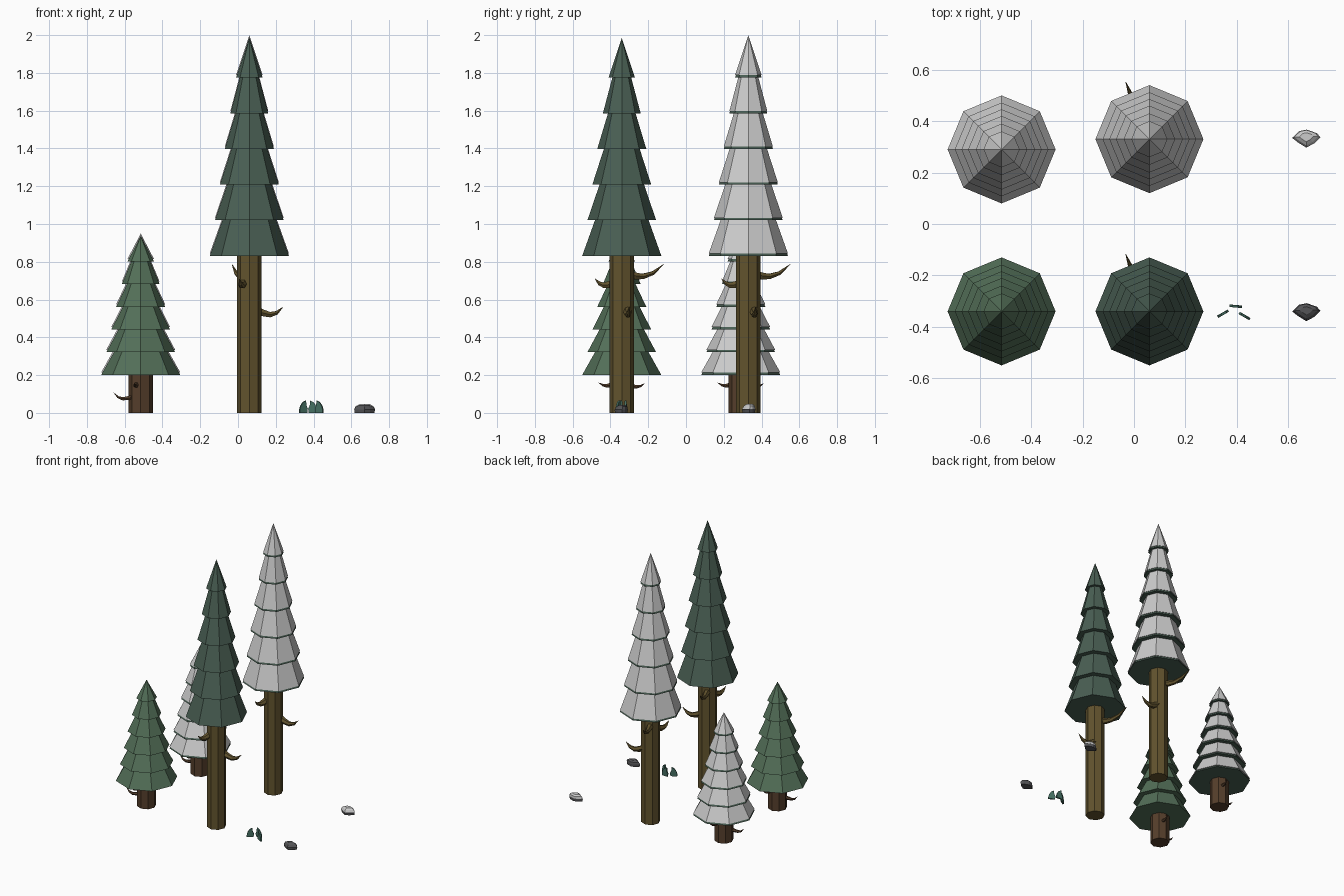
import bpy, bmesh, math

if "Cube" in bpy.data.objects:
    bpy.data.objects.remove(bpy.data.objects["Cube"])


def material(name, rgb):
    m = bpy.data.materials.new(name)
    m.diffuse_color = (*rgb, 1)
    m.use_nodes = True
    m.node_tree.nodes["Principled BSDF"].inputs["Base Color"].default_value = m.diffuse_color
    return m


PINE = material("dark_needles", (0.067, 0.114, 0.087))
FIR = material("light_needles", (0.087, 0.160, 0.098))
BARK = material("olive_bark", (0.122, 0.087, 0.027))
RED_BARK = material("red_bark", (0.090, 0.048, 0.024))
STONE = material("stone", (0.09, 0.09, 0.095))
GRASS = material("grass", (0.06, 0.16, 0.125))


def add_mesh(name, bm, loc, mat=None):
    bmesh.ops.recalc_face_normals(bm, faces=bm.faces)
    me = bpy.data.meshes.new(name)
    bm.to_mesh(me)
    bm.free()
    ob = bpy.data.objects.new(name, me)
    ob.location = loc
    bpy.context.collection.objects.link(ob)
    if mat:
        me.materials.append(mat)
    return ob


def loft(name, rings, loc, mat=None):
    """Join rings of equal point count, closing both ends."""
    bm = bmesh.new()
    vs = [[bm.verts.new(p) for p in r] for r in rings]
    n = len(vs[0])
    for a, b in zip(vs, vs[1:]):
        for i in range(n):
            j = (i + 1) % n
            bm.faces.new((a[i], a[j], b[j], b[i]))
    bm.faces.new(vs[0])
    bm.faces.new(vs[-1])
    bmesh.ops.remove_doubles(bm, verts=bm.verts, dist=1e-5)
    return add_mesh(name, bm, loc, mat)


def octagon(r, z):
    return [(r * math.cos(i * math.pi / 4), r * math.sin(i * math.pi / 4), z)
            for i in range(8)]


def branch(name, pts, width, loc, mat):
    cu = bpy.data.curves.new(name, 'CURVE')
    cu.dimensions = '3D'
    cu.bevel_depth = width
    cu.bevel_resolution = 1
    cu.use_fill_caps = True
    sp = cu.splines.new('POLY')
    sp.points.add(len(pts) - 1)
    for p, co, r in zip(sp.points, pts, (1, 0.95, 0.75, 0.5, 0.05)):
        p.co = (*co, 1)
        p.radius = r
    sp.use_smooth = False
    cu.materials.append(mat)
    ob = bpy.data.objects.new(name, cu)
    ob.location = loc
    bpy.context.collection.objects.link(ob)


# tiers: outer radius, radius at top, height of lower edge (0..1.155)
TIERS = [(0.21, 0.142, 0.0), (0.182, 0.118, 0.19), (0.156, 0.095, 0.378),
         (0.13, 0.073, 0.567), (0.10, 0.05, 0.756), (0.07, 0.0, 0.945)]


def crown_rings(scale):
    tops = [t[2] for t in TIERS[1:]] + [1.155]
    rings = []
    for (r, top_r, z), top in zip(TIERS, tops):
        rings += [octagon(r, z * scale), octagon(max(top_r, 1e-7), top * scale)]
    return rings


TALL_BRANCHES = [
    ([(0.03, 0.03, 0.55), (0.07, 0.03, 0.53), (0.11, 0.033, 0.52),
      (0.145, 0.036, 0.53), (0.178, 0.038, 0.56)], 0.022),
    ([(-0.02, 0.02, 0.74), (-0.035, 0.07, 0.725), (-0.05, 0.11, 0.722),
      (-0.07, 0.165, 0.74), (-0.092, 0.222, 0.787)], 0.022),
    ([(-0.03, -0.03, 0.69), (-0.037, -0.07, 0.678), (-0.042, -0.095, 0.676),
      (-0.046, -0.118, 0.685), (-0.052, -0.142, 0.71)], 0.022)]
SHORT_BRANCHES = [
    ([(-0.03, -0.02, 0.09), (-0.065, -0.025, 0.078), (-0.095, -0.03, 0.075),
      (-0.12, -0.03, 0.083), (-0.143, -0.03, 0.107)], 0.013),
    ([(-0.02, -0.03, 0.155), (-0.025, -0.06, 0.147), (-0.028, -0.08, 0.143),
      (-0.03, -0.10, 0.147), (-0.032, -0.123, 0.16)], 0.014),
    ([(0.01, 0.03, 0.15), (0.018, 0.06, 0.14), (0.022, 0.08, 0.138),
      (0.027, 0.10, 0.142), (0.032, 0.12, 0.156)], 0.013)]


def tree(name, loc, base, scale, needles, bark, branches, snow):
    x, y = loc
    loft(name + "_trunk", [octagon(0.065, 0), octagon(0.065, base + 0.04)],
         (x, y, 0), bark)
    loft(name + "_needles", crown_rings(scale), (x, y, base), needles)
    if snow:
        loft(name + "_snow", crown_rings(scale), (x, y, base + 0.013))
    for i, (pts, w) in enumerate(branches):
        branch(f"{name}_branch_{i + 1}", pts, w, (x, y, 0), bark)


# trees: green row in front, snowy row behind
tree("tall_tree", (0.06, -0.34), 0.83, 1, PINE, BARK, TALL_BRANCHES, False)
tree("snowy_tall_tree", (0.06, 0.33), 0.83, 1, PINE, BARK, TALL_BRANCHES, True)
tree("short_tree", (-0.515, -0.34), 0.2, 0.637, FIR, RED_BARK,
     SHORT_BRANCHES, False)
tree("snowy_short_tree", (-0.515, 0.29), 0.2, 0.637, PINE, RED_BARK,
     SHORT_BRANCHES, True)

# rocks: wedge shaped outline, with a sloping cap
ROCK = [(-0.055, 0.0), (-0.028, 0.026), (0.002, 0.032), (0.042, 0.018),
        (0.055, 0.002), (0.03, -0.022), (0.0, -0.038), (-0.032, -0.018)]


def rock_ring(s, z, dy=0.0):
    return [(x * s, y * s + dy, z) for x, y in ROCK]


for name, y in (("rock", -0.34), ("snowy_rock", 0.335)):
    loft(name, [rock_ring(0.95, 0), rock_ring(1, 0.018),
                rock_ring(0.82, 0.033, 0.003), rock_ring(0.45, 0.042, 0.004)],
         (0.67, y, 0), STONE)
loft("rock_snow", [rock_ring(1.0, 0.021), rock_ring(0.85, 0.036, 0.003),
                   rock_ring(0.5, 0.046, 0.004)], (0.67, 0.335, 0))

# grass: three flat curved blades around a centre
BLADE = [(-0.024, 0), (0.022, 0), (0.024, 0.022), (0.016, 0.04), (0.014, 0.065),
         (-0.004, 0.056), (-0.018, 0.036), (-0.024, 0.015)]
for i, (x, y, deg, flip) in enumerate([(0.346, -0.349, 30, 1),
                                       (0.396, -0.32, -5, -1),
                                       (0.43, -0.358, -30, -1)]):
    ob = loft(f"grass_blade_{i + 1}",
              [[(px * flip, t, pz) for px, pz in BLADE] for t in (-0.005, 0.005)],
              (x, y, 0), GRASS)
    ob.rotation_euler.z = math.radians(deg)
